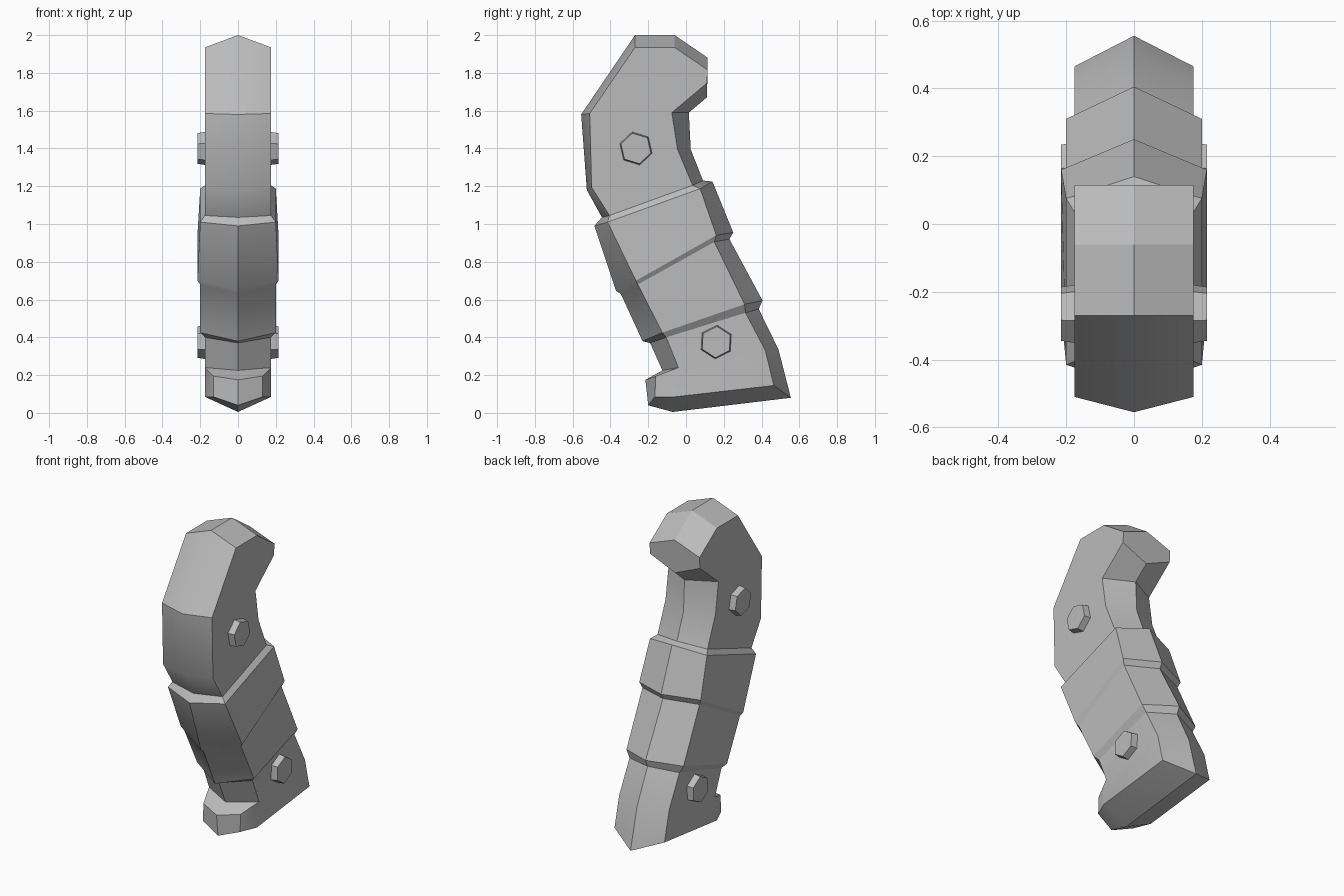
import bpy, bmesh
from math import radians, sin, cos, pi

cube = bpy.data.objects.get("Cube")
if cube:
    bpy.data.objects.remove(cube)

gray = bpy.data.materials.new("plain_gray")
gray.use_nodes = True
COLOR = (0.5, 0.5, 0.5, 1)
gray.diffuse_color = COLOR
gray.node_tree.nodes["Principled BSDF"].inputs["Base Color"].default_value = COLOR


def finish(name, bm):
    bmesh.ops.recalc_face_normals(bm, faces=bm.faces)
    mesh = bpy.data.meshes.new(name)
    bm.to_mesh(mesh)
    bm.free()
    mesh.materials.append(gray)
    obj = bpy.data.objects.new(name, mesh)
    bpy.context.collection.objects.link(obj)
    bpy.ops.object.select_all(action='DESELECT')
    obj.select_set(True)
    bpy.context.view_layer.objects.active = obj
    bpy.ops.object.shade_smooth_by_angle(angle=radians(30))
    return obj


# Hexagonal sections up the grip:
# half width, then (y, z) of front ridge, front side, back side, back ridge
SECTIONS = [
    (.175, (-.07, .005), (-.06, .085), (.465, .145), (.555, .08)),     # base
    (.175, (-.125, .225), (-.04, .24), (.42, .33), (.49, .335)),
    (.175, (-.19, .37), (-.105, .40), (.315, .53), (.385, .55)),
    (.20, (-.23, .38), (-.125, .425), (.31, .575), (.405, .595)),      # lower sleeve
    (.20, (-.345, .63), (-.255, .68), (.15, .905), (.23, .92)),
    (.215, (-.37, .645), (-.265, .70), (.16, .94), (.25, .955)),       # middle band
    (.20, (-.485, .99), (-.415, 1.01), (.075, 1.187), (.14, 1.225)),
    (.175, (-.445, 1.035), (-.405, 1.045), (.035, 1.205), (.09, 1.23)),
    (.175, (-.525, 1.18), (-.5, 1.195), (-.045, 1.395), (.025, 1.395)),
    (.175, (-.555, 1.58), (-.51, 1.585), (-.075, 1.59), (.015, 1.59)),
    (.175, (-.27, 2), (-.27, 1.935), (.11, 1.745), (.11, 1.67)),       # hooked head
    (.175, (-.06, 2), (-.06, 1.935), (.115, 1.815), (.115, 1.88)),
]

# Grip body
bm = bmesh.new()


def ring(w, front, front_side, back_side, back):
    points = [(0, front), (w, front_side), (w, back_side),
              (0, back), (-w, back_side), (-w, front_side)]
    return [bm.verts.new((x, *p)) for x, p in points]


rings = [ring(*s) for s in SECTIONS]
for level, (a, b) in enumerate(zip(rings, rings[1:])):
    for i in range(6):
        j = (i + 1) % 6
        if level == 0 and i in (0, 5):
            continue            # the toe fills this gap
        bm.faces.new((a[i], a[j], b[j], b[i]))
for r in (rings[0], rings[-1]):
    bm.faces.new(r[:4])
    bm.faces.new((r[0], r[3], r[4], r[5]))

# Toe at the front of the base
low, high = rings[0], rings[1]
toe_low = bm.verts.new((0, -.20, .04))
toe_high = bm.verts.new((0, -.215, .175))
for side, i in ((1, 1), (-1, 5)):
    side_low = bm.verts.new((side * .13, -.165, .085))
    side_high = bm.verts.new((side * .13, -.16, .195))
    bm.faces.new((toe_low, side_low, side_high, toe_high))
    bm.faces.new((side_low, low[i], high[i], side_high))
    bm.faces.new((toe_high, side_high, high[i], high[0]))
    bm.faces.new((toe_low, side_low, low[i], low[0]))
finish("grip_body", bm)

# Hexagonal bolt heads on both sides
for label, y, z, turn in (("upper", -.265, 1.4, 103), ("lower", .16, .375, 87)):
    for side, side_name in ((1, "left"), (-1, "right")):
        bm = bmesh.new()
        loops = []
        for x, radius in ((.16, .092), (.215, .083)):
            loops.append([bm.verts.new((side * x,
                                        y + radius * cos(radians(turn) + k * pi / 3),
                                        z + radius * sin(radians(turn) + k * pi / 3)))
                          for k in range(6)])
        inner, outer = loops
        for k in range(6):
            n = (k + 1) % 6
            bm.faces.new((inner[k], inner[n], outer[n], outer[k]))
        bm.faces.new(outer)
        bm.faces.new(inner)
        finish(f"{label}_bolt_{side_name}", bm)
